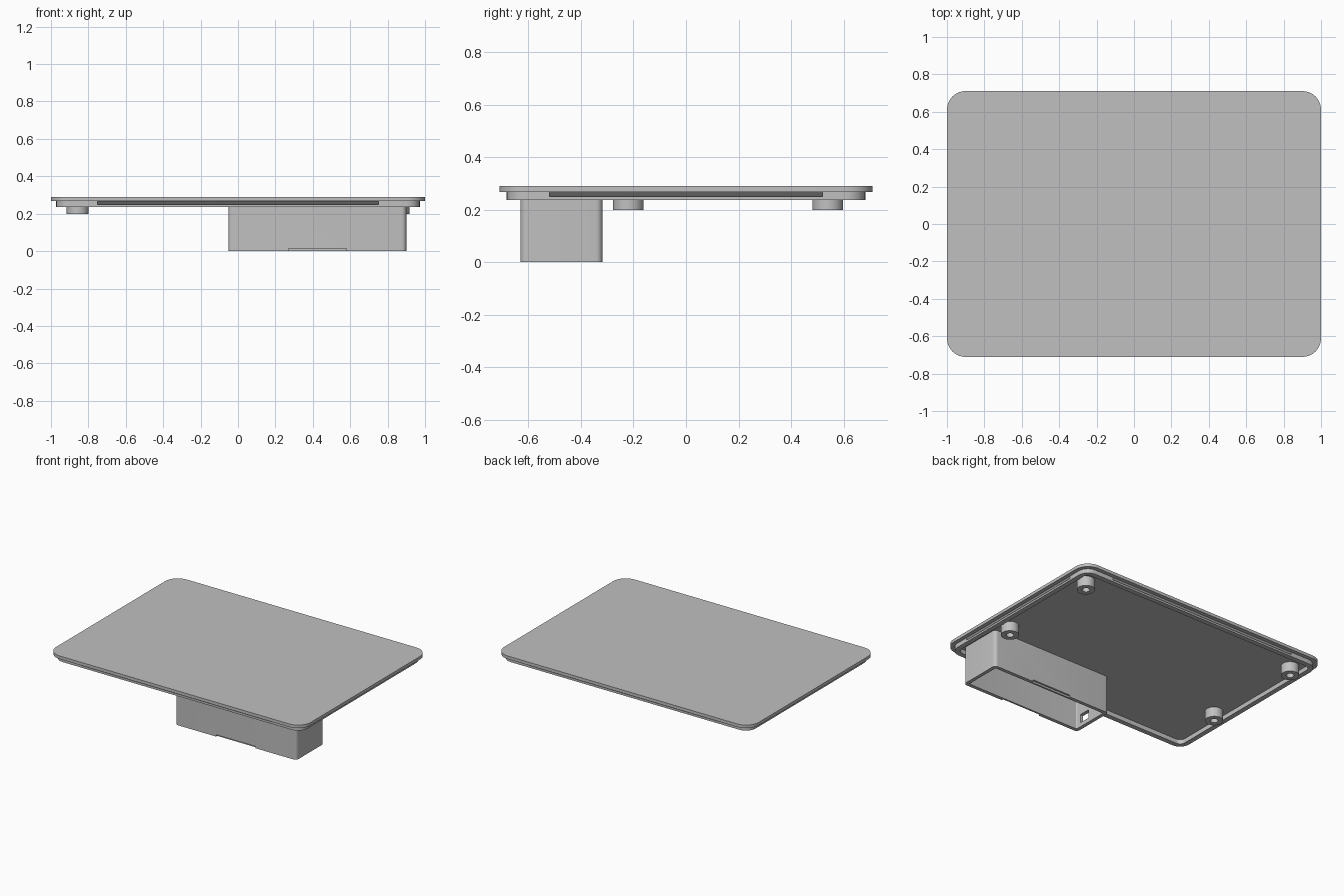
import bpy, bmesh, math
from mathutils import Matrix, Vector

default = bpy.data.objects.get("Cube")
if default:
    bpy.data.objects.remove(default, do_unlink=True)

TOP, UNDER, RIM, BOSS = 0.289, 0.267, 0.236, 0.198   # main heights
SINK = UNDER + 0.005                                 # parts sink into the plate

grey = bpy.data.materials.new("matte_grey")
grey.use_nodes = True
colour = (0.53, 0.53, 0.53, 1)
grey.diffuse_color = colour
grey.node_tree.nodes["Principled BSDF"].inputs["Base Color"].default_value = colour


def prism(name, outline, z0, z1, matrix=Matrix()):
    """Extrude a 2D outline from z0 to z1."""
    bm = bmesh.new()
    face = bm.faces.new([bm.verts.new((x, y, z0)) for x, y in outline])
    top = bmesh.ops.extrude_face_region(bm, geom=[face])["geom"]
    moved = [v for v in top if isinstance(v, bmesh.types.BMVert)]
    bmesh.ops.translate(bm, verts=moved, vec=(0, 0, z1 - z0))
    bmesh.ops.transform(bm, matrix=matrix, verts=bm.verts)
    bmesh.ops.recalc_face_normals(bm, faces=bm.faces)
    mesh = bpy.data.meshes.new(name)
    bm.to_mesh(mesh)
    bm.free()
    mesh.materials.append(grey)
    obj = bpy.data.objects.new(name, mesh)
    bpy.context.collection.objects.link(obj)
    return obj


def rounded(x0, x1, y0, y1, r, steps=8):
    """Rectangle outline with rounded corners."""
    points = []
    centres = [(x1 - r, y1 - r), (x0 + r, y1 - r), (x0 + r, y0 + r), (x1 - r, y0 + r)]
    for i, (cx, cy) in enumerate(centres):
        for s in range(steps + 1):
            a = math.pi / 2 * (i + s / steps)
            points.append((cx + r * math.cos(a), cy + r * math.sin(a)))
    return points


def rect(x0, x1, y0, y1):
    return [(x0, y0), (x1, y0), (x1, y1), (x0, y1)]


def circle(x, y, r, n=32):
    return [(x + r * math.cos(2 * math.pi * i / n), y + r * math.sin(2 * math.pi * i / n))
            for i in range(n)]


def cut(obj, cutters):
    """Subtract the cutters, bake the result and remove them."""
    for c in cutters:
        mod = obj.modifiers.new("cut", 'BOOLEAN')
        mod.operation, mod.solver, mod.object = 'DIFFERENCE', 'EXACT', c
    bpy.context.view_layer.update()
    graph = bpy.context.evaluated_depsgraph_get()
    mesh = bpy.data.meshes.new_from_object(obj.evaluated_get(graph))
    obj.modifiers.clear()
    obj.data = mesh
    for c in cutters:
        bpy.data.objects.remove(c, do_unlink=True)
    return obj


# Lid plate
parts = [prism("lid_plate", rounded(-1, 1, -0.711, 0.711, 0.1), UNDER, TOP)]

# Rim under the lid, with a sloped snap groove on each side
RX, RY, WALL = 0.972, 0.683, 0.035
rim = prism("lid_rim", rounded(-RX, RX, -RY, RY, 0.075), RIM, SINK)
cutters = [prism("rim_cutter", rounded(-RX + WALL, RX - WALL, -RY + WALL, RY - WALL, 0.04),
                 0.1, 0.4)]
for i in range(4):
    a = i * math.pi / 2
    reach, half = ((RX, 0.52), (RY, 0.75))[i % 2]
    out, up = Vector((math.cos(a), math.sin(a), 0)), Vector((0, 0, 1))
    frame = Matrix((out, up, out.cross(up))).transposed().to_4x4()
    profile = [(reach + 0.02, 0.25), (reach - 0.018, 0.25),
               (reach, UNDER), (reach + 0.02, UNDER)]
    cutters.append(prism("groove_cutter", profile, -half, half, frame))
parts.append(cut(rim, cutters))

# Screw bosses
for x in (-0.857, 0.857):
    for y in (-0.22, 0.54):
        boss = prism("screw_boss", circle(x, y, 0.059), BOSS, SINK)
        parts.append(cut(boss, [prism("hole_cutter", circle(x, y, 0.025), 0.1, 0.4)]))

# Open-bottomed compartment with latch notches and a cable hole
BX0, BX1, BY0, BY1, T = -0.052, 0.9, -0.631, -0.318, 0.025
box = prism("compartment", rounded(BX0, BX1, BY0, BY1, 0.025), 0, SINK)
cutters = [prism("inside_cutter", rounded(BX0 + T, BX1 - T, BY0 + T, BY1 - T, 0.008),
                 -0.1, 0.4)]
for y in (BY0, BY1):
    cutters.append(prism("notch_cutter", rect(0.27, 0.58, y - T / 2, y + T / 2), -0.1, 0.013))
cutters.append(prism("cable_cutter", rect(BX0 - 0.05, BX0 + 0.05, -0.57, -0.485), 0.03, 0.09))
parts.append(cut(box, cutters))

# Smooth round walls, keep crisp edges
for obj in bpy.context.selected_objects:
    obj.select_set(False)
for obj in parts:
    obj.select_set(True)
bpy.context.view_layer.objects.active = parts[0]
bpy.ops.object.shade_smooth_by_angle(angle=math.radians(30))
